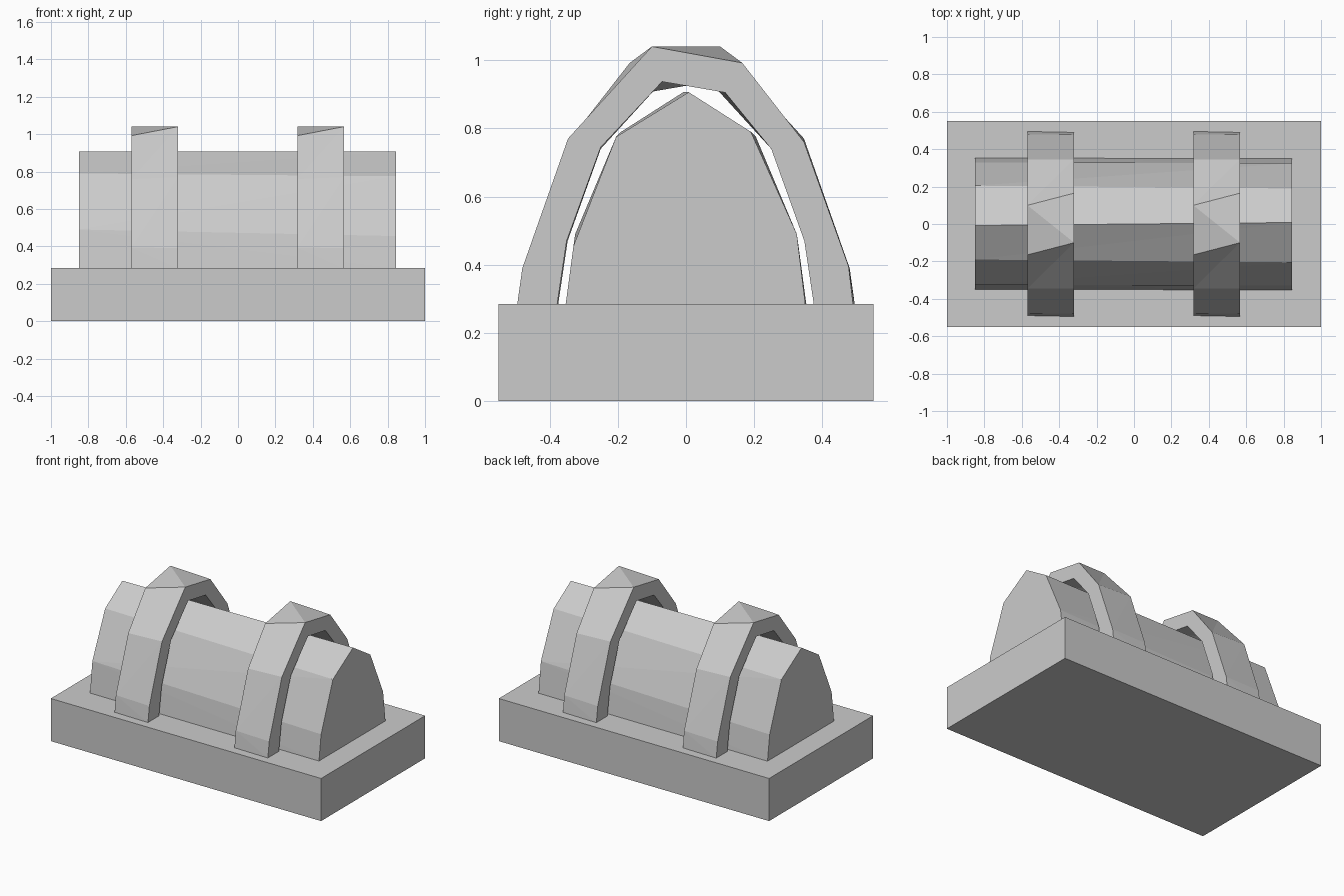
import bpy, bmesh

if "Cube" in bpy.data.objects:
    bpy.data.objects.remove(bpy.data.objects["Cube"])


def finish(bm, name):
    bmesh.ops.recalc_face_normals(bm, faces=bm.faces)
    mesh = bpy.data.meshes.new(name)
    bm.to_mesh(mesh)
    bm.free()
    bpy.context.collection.objects.link(bpy.data.objects.new(name, mesh))


def end_rings(bm, profile, x0, x1):
    """Right end uses the profile, left end its mirror image (slight twist)."""
    right = [bm.verts.new((x1, y, z)) for y, z in profile]
    left = [bm.verts.new((x0, -y, z)) for y, z in reversed(profile)]
    return left, right


def skin(bm, left, right):
    """Triangulated strip, split along the diagonal joining the higher corners."""
    for i in range(len(left) - 1):
        a, b, c, d = left[i], left[i + 1], right[i + 1], right[i]
        if a.co.z + c.co.z > b.co.z + d.co.z:
            bm.faces.new((a, b, c))
            bm.faces.new((a, c, d))
        else:
            bm.faces.new((a, b, d))
            bm.faces.new((b, c, d))


# Rectangular base slab
bpy.ops.mesh.primitive_cube_add(size=1, location=(0, 0, 0.1425))
base = bpy.context.object
base.name = "base"
base.scale = (2, 1.1, 0.285)

# Faceted arched body
body_profile = [(-0.353, 0.283), (-0.33, 0.455), (-0.205, 0.775), (0.008, 0.906),
                (0.19, 0.79), (0.325, 0.49), (0.35, 0.283)]
bm = bmesh.new()
left, right = end_rings(bm, body_profile, -0.85, 0.846)
skin(bm, left, right)
skin(bm, [left[0], left[-1]], [right[0], right[-1]])
bm.faces.new(left)
bm.faces.new(right)
finish(bm, "arched_body")

# Two hoops standing clear of the body
outer = [(-0.495, 0.283), (-0.48, 0.39), (-0.346, 0.77), (-0.1, 1.04),
         (0.165, 0.992), (0.346, 0.76), (0.477, 0.395), (0.49, 0.283)]
inner = [(-0.378, 0.283), (-0.35, 0.47), (-0.25, 0.745), (-0.07, 0.937),
         (0.115, 0.905), (0.25, 0.74), (0.347, 0.47), (0.375, 0.283)]
for name, x0, x1 in (("left_hoop", -0.57, -0.32), ("right_hoop", 0.317, 0.567)):
    bm = bmesh.new()
    ol, orr = end_rings(bm, outer, x0, x1)
    il, ir = end_rings(bm, inner, x0, x1)
    skin(bm, ol, orr)
    skin(bm, il, ir)
    for o, n in ((ol, il), (orr, ir)):
        for i in range(len(o) - 1):
            bm.faces.new((o[i], o[i + 1], n[i + 1], n[i]))
    for k in (0, -1):
        bm.faces.new((ol[k], orr[k], ir[k], il[k]))
    finish(bm, name)
